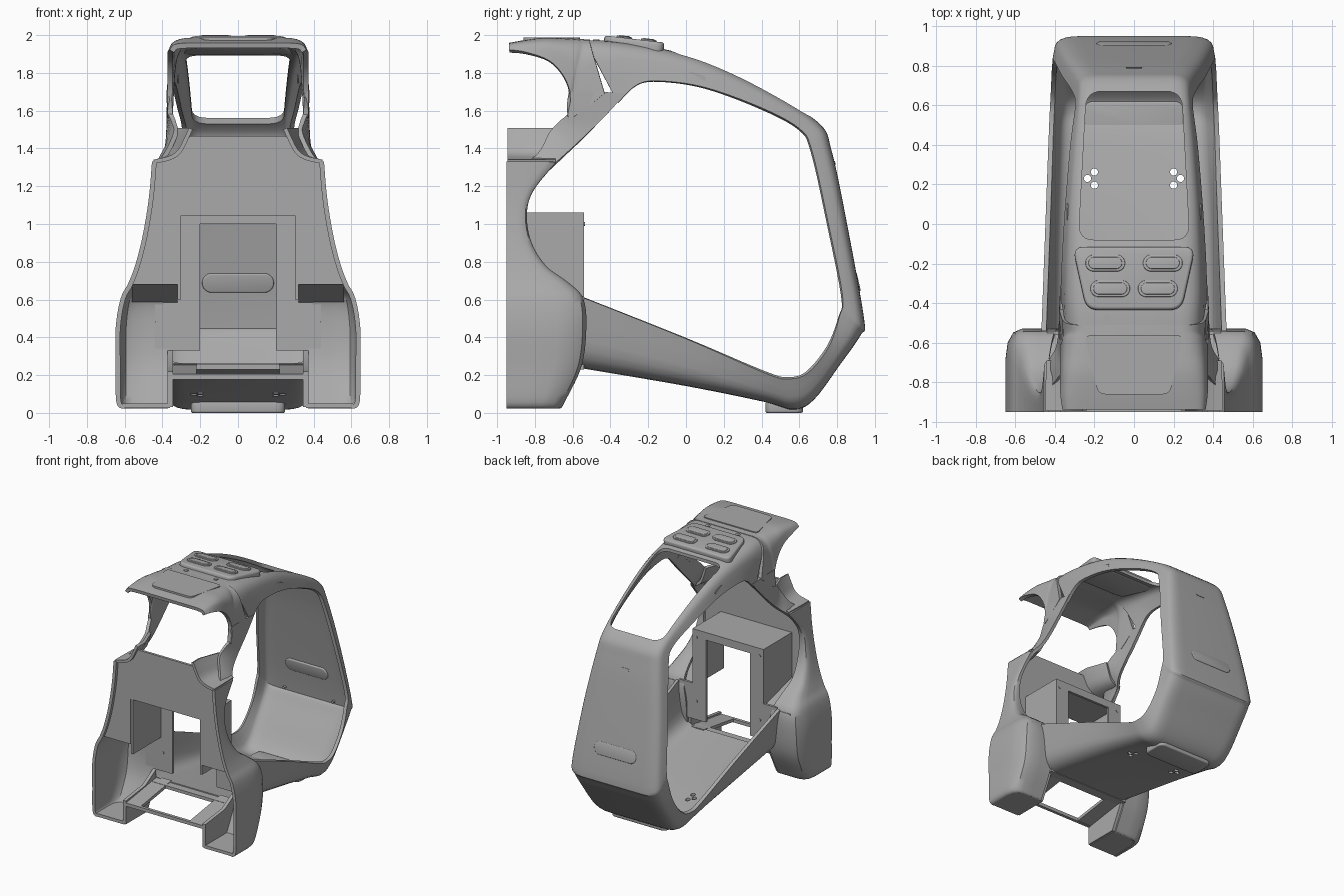
import bpy, bmesh, math
from mathutils import Vector, Matrix

if "Cube" in bpy.data.objects:
    bpy.data.objects.remove(bpy.data.objects["Cube"])

grey = bpy.data.materials.new("plain grey")
grey.use_nodes = True
grey.diffuse_color = (0.4, 0.4, 0.4, 1)
grey.node_tree.nodes["Principled BSDF"].inputs["Base Color"].default_value = (0.4, 0.4, 0.4, 1)
parts = []


def add(name, verts, faces, mirror=False, wall=0, bevel=0):
    me = bpy.data.meshes.new(name)
    me.from_pydata([tuple(v) for v in verts], [], faces)
    bm = bmesh.new()
    bm.from_mesh(me)
    bmesh.ops.recalc_face_normals(bm, faces=bm.faces)
    bm.to_mesh(me)
    bm.free()
    me.materials.append(grey)
    ob = bpy.data.objects.new(name, me)
    bpy.context.collection.objects.link(ob)
    if wall:
        m = ob.modifiers.new("wall", 'SOLIDIFY')
        m.thickness, m.offset = wall, 0
    if bevel:
        m = ob.modifiers.new("bevel", 'BEVEL')
        m.width, m.segments, m.limit_method = bevel, 3, 'ANGLE'
    if mirror:
        ob.modifiers.new("mirror", 'MIRROR').use_mirror_merge = False
    parts.append(ob)
    return ob


def spline(rows, n):
    """Smooth interpolation between rows of points."""
    out = []
    for i in range(len(rows) - 1):
        a, b, c, d = (rows[min(max(i + k, 0), len(rows) - 1)] for k in (-1, 0, 1, 2))
        for s in range(n):
            t = s / n
            out.append([q + (r - p) * (t - 2*t*t + t**3) / 2 + (s2 - q) * (t**3 - t*t) / 2
                        + (r - q) * (3*t*t - 2*t**3) for p, q, r, s2 in zip(a, b, c, d)])
    return out + [rows[-1]]


def loft(name, rows, n=5, **kw):
    rows = spline([[Vector(p) for p in r] for r in rows], n)
    w = len(rows[0])
    faces = [(i*w + j, i*w + j + 1, (i+1)*w + j + 1, (i+1)*w + j)
             for i in range(len(rows) - 1) for j in range(w - 1)]
    return add(name, [p for r in rows for p in r], faces, **kw)


def prism(name, pts, axis, a, b, **kw):
    """Extrude a flat outline along one axis."""
    def at(p, h):
        return {'x': (h, *p), 'y': (p[0], h, p[1]), 'z': (*p, h)}[axis]
    n = len(pts)
    faces = [tuple(range(n)), tuple(range(n, 2*n))]
    faces += [(i, (i+1) % n, n + (i+1) % n, n + i) for i in range(n)]
    return add(name, [at(p, a) for p in pts] + [at(p, b) for p in pts], faces, **kw)


def box(name, x0, x1, y0, y1, z0, z1, **kw):
    return prism(name, [(x0, y0), (x1, y0), (x1, y1), (x0, y1)], 'z', z0, z1, **kw)


def rounded(pts, r, n=6):
    """Outline with rounded corners."""
    out = []
    pts = [Vector(p) for p in pts]
    for i, c in enumerate(pts):
        a, b = pts[i - 1] - c, pts[(i + 1) % len(pts)] - c
        a, b = c + a.normalized() * r, c + b.normalized() * r
        for k in range(n + 1):
            t = k / n
            out.append(a * (1-t)**2 + c * 2*t*(1-t) + b * t*t)
    return [tuple(p) for p in out]


def pill(w, h, x=0, y=0):
    k, out = (w - h) / 2, []
    for i in range(24):
        a = 2 * math.pi * (i + 0.5) / 24
        out.append((x + math.copysign(k, math.cos(a)) + h/2 * math.cos(a), y + h/2 * math.sin(a)))
    return out


def channel(oy, oz, wo, iy, iz, wi):
    """U-shaped section: flat outside, rounded corners, sides down to a rim."""
    o, c, rim = Vector((wo * 0.72, oy, oz)), Vector((wo, oy, oz)), Vector((wi, iy, iz))
    s = c.lerp(rim, 0.4)
    half = [rim, s.lerp(rim, 0.5)] + [s * (1-t)**2 + c * 2*t*(1-t) + o * t*t for t in (0, .2, .4, .6, .8, 1)]
    return half + [Vector((0, oy, oz))] + [Vector((-p.x, p.y, p.z)) for p in reversed(half)]


# Main loop: floor, back panel and roof
ring = [(-.56, .25, .41, -.54, .61, .455), (0, .155, .39, 0, .395, .435),
        (.42, .07, .36, .42, .215, .42), (.57, .03, .35, .54, .185, .415),
        (.67, .08, .35, .64, .215, .41), (.8, .255, .36, .75, .35, .405),
        (.915, .42, .375, .81, .51, .40), (.93, .5, .375, .825, .62, .395),
        (.84, 1, .325, .75, 1, .355), (.76, 1.38, .27, .665, 1.38, .30),
        (.69, 1.53, .255, .60, 1.5, .285), (.4, 1.71, .275, .4, 1.61, .31),
        (.1, 1.85, .30, .1, 1.72, .335), (-.15, 1.92, .315, -.14, 1.755, .35),
        (-.4, 1.955, .325, -.26, 1.735, .355), (-.53, 1.96, .33, -.36, 1.64, .36)]
frame = loft("loop_frame", [channel(*s) for s in ring], wall=.025)

# Roof window and floor holes
cutters = [prism("window_cutter", rounded([(-.28, -.08), (.28, -.08), (.24, .67), (-.24, .67)], .08),
                 'z', 1.35, 2.2)]
for s in (-1, 1):
    for x, y in ((.235, .23), (.2, .262), (.2, .196)):
        cutters.append(prism("hole_cutter", pill(.036, .036, s * x, y), 'z', -.2, .5))
for c in cutters:
    parts.remove(c)
    c.hide_render = True
    m = frame.modifiers.new("cut", 'BOOLEAN')
    m.operation, m.object, m.solver = 'DIFFERENCE', c, 'EXACT'

# Hood with round side cutouts
hood = [(-.935, 1.945, .33, -.935, 1.915, .35), (-.85, 1.96, .335, -.85, 1.905, .36),
        (-.75, 1.972, .34, -.73, 1.865, .36), (-.66, 1.97, .34, -.655, 1.79, .36),
        (-.58, 1.966, .34, -.615, 1.69, .36), (-.54, 1.964, .34, -.615, 1.56, .36),
        (-.51, 1.962, .34, -.43, 1.69, .365)]
loft("hood", [channel(*s) for s in hood], wall=.028)
prism("hood_panel", rounded([(-.25, -.56), (.25, -.56), (.18, -.86), (-.18, -.86)], .04), 'z', 1.968, 1.987)

# Slanted pillars and shoulders
loft("pillar", [[(.36, -.615, 1.7), (.362, -.45, 1.7), (.36, -.32, 1.69)],
                [(.36, -.615, 1.6), (.365, -.5, 1.59), (.365, -.42, 1.58)],
                [(.34, -.67, 1.54), (.36, -.6, 1.49), (.37, -.55, 1.45)],
                [(.33, -.72, 1.48), (.37, -.67, 1.42), (.385, -.63, 1.375)],
                [(.38, -.78, 1.37), (.41, -.74, 1.34), (.425, -.70, 1.31)],
                [(.44, -.88, 1.3), (.44, -.82, 1.26), (.435, -.78, 1.23)]], wall=.025, mirror=True)
shoulder = [(.25, .31, 1.505), (.275, .325, 1.45), (.31, .35, 1.385), (.36, .385, 1.35), (.445, .44, 1.33)]
loft("shoulder", [[(a, -.945, z), (a, -.85, z), (b, -.69, z)] for a, b, z in shoulder], wall=.022, mirror=True)

# Chest sides flowing into hollow legs
side = [(.035, .60, -.67, .37), (.06, .632, -.655, .37), (.25, .635, -.565, .37), (.45, .635, -.54, .37),
        (.6, .61, -.555, .40), (.68, .57, -.63, .42), (.77, .535, -.75, .435), (.9, .50, -.83, .43),
        (1.05, .472, -.855, .43), (1.18, .455, -.82, .43), (1.33, .443, -.70, .42)]


def side_row(z, w, yr, xe):
    pts = [(0, 0), (0, .35), (0, .65), (.04, .85), (.13, .96), (.28, 1), (.6, 1), (1, 1)]
    return [(w + (xe - w) * u, -.95 + (yr + .95) * v, z) for u, v in pts]


loft("leg_shell", [side_row(*s) for s in side], wall=.025, mirror=True)
prism("leg_bottom", [(.36, -.95), (.61, -.95), (.61, -.74), (.575, -.69), (.52, -.665), (.36, -.665)],
      'z', .025, .05, mirror=True)
prism("leg_inner_wall", [(-.95, .03), (-.67, .03), (-.56, .25), (-.56, .33), (-.7, .25), (-.95, .22)],
      'x', .345, .372, mirror=True)
prism("leg_ceiling", [(-.92, .68), (-.54, .58), (-.54, .6), (-.92, .7)], 'x', .32, .56, mirror=True)

# Front plate with a notch for the box
edge = [(.32, 1.05), (.32, .68), (.555, .68), (.50, .9), (.47, 1.05), (.453, 1.2),
        (.44, 1.33), (.36, 1.35), (.31, 1.385), (.275, 1.45), (.25, 1.465)]
prism("front_plate", edge + [(-x, z) for x, z in reversed(edge)], 'y', -.925, -.905)

# Rear box with a rectangular opening
box("box_top", -.32, .32, -.92, -.54, 1.045, 1.062)
box("box_side", .302, .32, -.92, -.54, .6, 1.062, mirror=True)
box("box_back_bar", .2, .32, -.56, -.54, .33, 1.062, mirror=True)
box("box_back_top", -.2, .2, -.56, -.54, 1.0, 1.062)
box("lower_back_wall", .32, .44, -.56, -.54, .33, .62, mirror=True)
for z in (1.0, .48):
    prism("box_screw", pill(.022, .022, .285, z), 'y', -.564, -.536, mirror=True)

# Cross bar and tabs between the legs
box("cross_bar", -.35, .35, -.95, -.925, .178, .205)
prism("floor_tab", [(-.94, .18), (-.54, .24), (-.54, .265), (-.94, .205)], 'x', .22, .36, mirror=True)
box("floor_lip", -.37, .37, -.62, -.54, .23, .255)


def place(ob, loc, tilt):
    ob.data.transform(Matrix.Translation(loc) @ Matrix.Rotation(tilt, 4, 'X'))


# Keypad with four raised button rims
tilt = -.12
pad_at = (0, -.28, 1.955)
pad = prism("keypad", rounded([(-.31, .165), (.31, .165), (.24, -.155), (-.24, -.155)], .06),
            'z', -.04, .025, bevel=.015)
place(pad, pad_at, tilt)
for s in (-1, 1):
    for x, y in ((.145, .08), (.12, -.05)):
        place(prism("button", pill(.2, .085, s * x, y), 'z', .02, .032, bevel=.004), pad_at, tilt)
        place(prism("button_cap", pill(.17, .06, s * x, y), 'z', .02, .036, bevel=.004), pad_at, tilt)
    prism("roof_stud", pill(.035, .035, s * .135, -.475), 'z', 1.95, 1.977)

# Back pill plate and studs
place(prism("back_pill", pill(.38, .105), 'z', -.02, .02, bevel=.008), (0, .895, .69), math.radians(-77))
prism("back_stud", pill(.02, .02, .22, .47), 'y', .9, .945, mirror=True)
place(prism("back_notch", pill(.08, .02), 'z', -.01, .016), (0, .775, 1.32), math.radians(-77))

# Side slots and bottom pad
place(prism("side_slot", [(y, z) for y, z in pill(.1, .045)], 'x', .315, .338, mirror=True),
      (0, .055, 1.775), -.3)
prism("bottom_pad", rounded([(-.25, .42), (.25, .42), (.25, .62), (-.25, .62)], .05), 'z', 0, .06, bevel=.01)

# Bake modifiers, then smooth with sharp edges kept
bpy.context.view_layer.update()
bpy.ops.object.select_all(action='DESELECT')
for ob in parts:
    ob.select_set(True)
bpy.context.view_layer.objects.active = frame
bpy.ops.object.convert(target='MESH')
bpy.ops.object.shade_smooth_by_angle(angle=math.radians(35))
for c in cutters:
    bpy.data.objects.remove(c)
